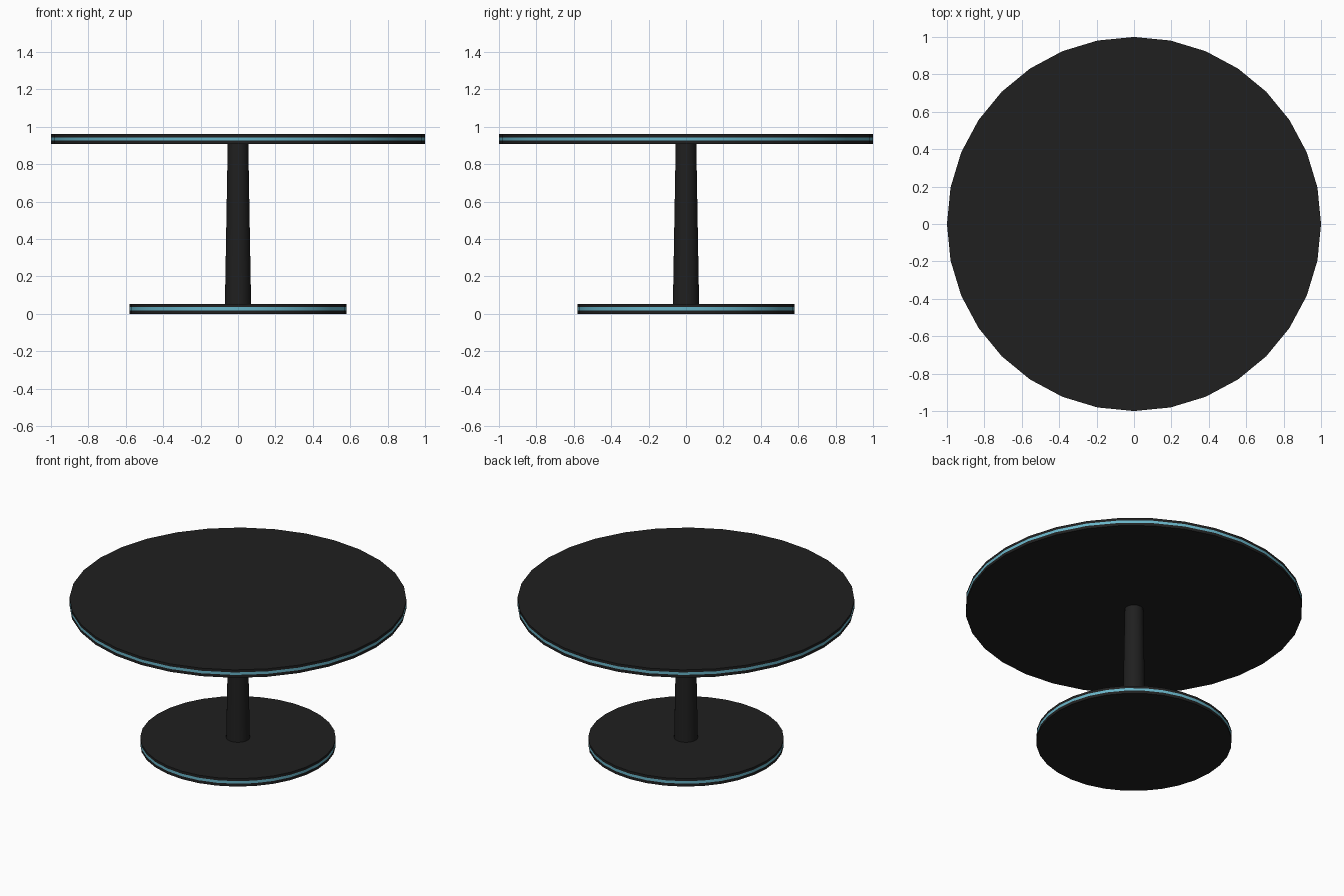
import bpy, bmesh, math

if "Cube" in bpy.data.objects:
    bpy.data.objects.remove(bpy.data.objects["Cube"])

SIDES = 32


def material(name, color):
    m = bpy.data.materials.new(name)
    m.diffuse_color = color
    m.use_nodes = True
    m.node_tree.nodes["Principled BSDF"].inputs["Base Color"].default_value = m.diffuse_color
    return m


black = material("black", (0.014, 0.014, 0.014, 1))
blue = material("light_blue", (0.14, 0.46, 0.58, 1))


def lathe(name, profile, stripe=None, caps=True):
    """Spin (radius, z) points into a solid; 'stripe' is the band index painted blue."""
    bm = bmesh.new()
    rings = [[bm.verts.new((r * math.cos(2 * math.pi * i / SIDES),
                            r * math.sin(2 * math.pi * i / SIDES), z))
              for i in range(SIDES)] for r, z in profile]
    for k, (lo, hi) in enumerate(zip(rings, rings[1:])):
        for i in range(SIDES):
            j = (i + 1) % SIDES
            f = bm.faces.new((lo[i], lo[j], hi[j], hi[i]))
            f.material_index = 1 if k == stripe else 0
    if caps:
        bm.faces.new(rings[0][::-1])
        bm.faces.new(rings[-1])
    mesh = bpy.data.meshes.new(name)
    bm.to_mesh(mesh)
    bm.free()
    mesh.materials.append(black)
    mesh.materials.append(blue)
    ob = bpy.data.objects.new(name, mesh)
    bpy.context.collection.objects.link(ob)
    bpy.ops.object.select_all(action='DESELECT')
    ob.select_set(True)
    bpy.context.view_layer.objects.active = ob
    bpy.ops.object.shade_smooth_by_angle(angle=math.radians(30))
    return ob


def striped_disc(name, radius, z, height=0.052):
    # disc with a coloured band around the middle of its rim
    return lathe(name, [(radius, z + height * t) for t in (0, 0.36, 0.68, 1)], stripe=1)


striped_disc("base", 0.58, 0.0)
striped_disc("table_top", 1.0, 0.908)
# tapered pedestal between the two discs
lathe("column", [(0.07, 0.052), (0.055, 0.908)], caps=False)
